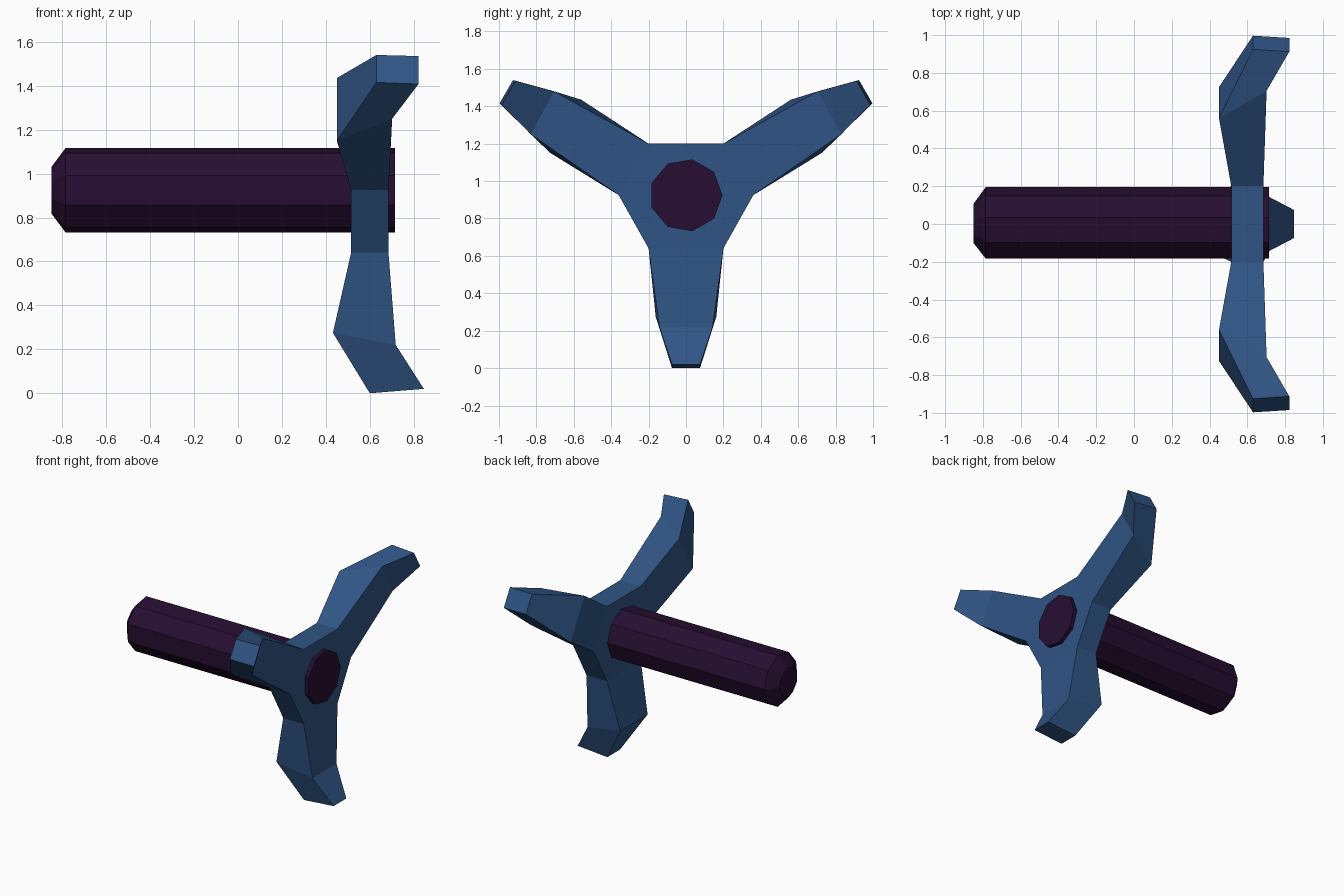
import bpy, bmesh, math

if "Cube" in bpy.data.objects:
    bpy.data.objects.remove(bpy.data.objects["Cube"])


def material(name, color):
    m = bpy.data.materials.new(name)
    m.diffuse_color = (*color, 1)
    m.use_nodes = True
    m.node_tree.nodes["Principled BSDF"].inputs["Base Color"].default_value = m.diffuse_color
    return m


def make_object(name, bm, mat):
    bmesh.ops.recalc_face_normals(bm, faces=bm.faces)
    me = bpy.data.meshes.new(name)
    bm.to_mesh(me)
    bm.free()
    me.materials.append(mat)
    ob = bpy.data.objects.new(name, me)
    bpy.context.collection.objects.link(ob)
    return ob


def bridge(bm, a, b):
    n = len(a)
    for i in range(n):
        j = (i + 1) % n
        bm.faces.new((a[i], a[j], b[j], b[i]))


blue = material("steel blue", (0.029, 0.090, 0.235))
purple = material("dark purple", (0.020, 0.0045, 0.031))

# Nine-sided shaft with a chamfered rear end
bm = bmesh.new()
rings = []
for x, r in [(-0.85, 0.107), (-0.785, 0.195), (0.715, 0.195)]:
    rings.append([bm.verts.new((x, r * math.cos(math.tau * i / 9),
                                0.924 + r * math.sin(math.tau * i / 9)))
                  for i in range(9)])
for a, b in zip(rings, rings[1:]):
    bridge(bm, a, b)
bm.faces.new(rings[0])
bm.faces.new(rings[-1])
make_object("shaft", bm, purple)

# Three-armed claw: hexagonal hub plate, arms lofted from every other side
bm = bmesh.new()
outline = [(0.2, 1.2), (0.36, 0.925), (0.2, 0.64),
           (-0.2, 0.64), (-0.36, 0.925), (-0.2, 1.2)]
back = [bm.verts.new((0.515, y, z)) for y, z in outline]
front = [bm.verts.new((0.685, y, z)) for y, z in outline]
bm.faces.new(back)
bm.faces.new(front)
for i in (1, 3, 5):
    j = (i + 1) % 6
    bm.faces.new((back[i], back[j], front[j], front[i]))

# Arm sections: back pair then front pair, knee first and tip second
upper = [
    [(0.45, 0.56, 1.435), (0.45, 0.725, 1.15), (0.702, 0.83, 1.25), (0.702, 0.705, 1.48)],
    [(0.63, 0.925, 1.54), (0.63, 0.997, 1.415), (0.822, 0.985, 1.408), (0.822, 0.912, 1.535)],
]
lower = [
    [(0.432, 0.162, 0.275), (0.432, -0.162, 0.275), (0.718, -0.142, 0.22), (0.718, 0.142, 0.22)],
    [(0.60, 0.075, 0.0), (0.60, -0.075, 0.0), (0.846, -0.075, 0.02), (0.846, 0.075, 0.02)],
]
for i, j, sections, side in [(0, 1, upper, 1), (5, 4, upper, -1), (2, 3, lower, 1)]:
    ring = [back[i], back[j], front[j], front[i]]
    for section in sections:
        new = [bm.verts.new((x, y * side, z)) for x, y, z in section]
        bridge(bm, ring, new)
        ring = new
    bm.faces.new(ring)
make_object("three_arm_claw", bm, blue)
